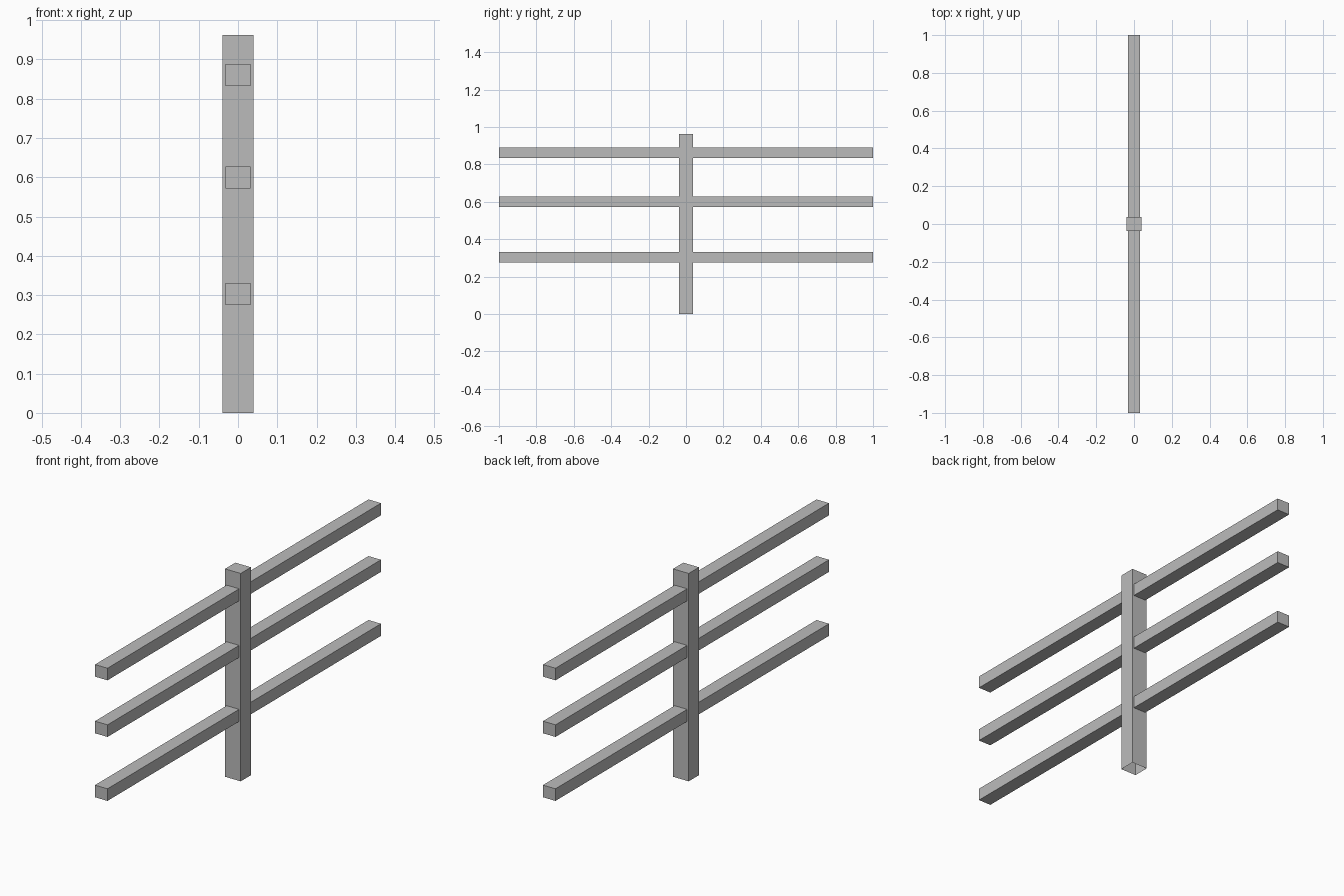
import bpy
import bmesh
from mathutils import Vector

cube = bpy.data.objects.get("Cube")
if cube:
    bpy.data.objects.remove(cube, do_unlink=True)

# Single plain grey
grey = bpy.data.materials.new("plain_grey")
grey.use_nodes = True
colour = (0.5, 0.5, 0.5, 1)
grey.diffuse_color = colour
grey.node_tree.nodes["Principled BSDF"].inputs["Base Color"].default_value = colour


def beam(name, size, bottom, open_bottom=False):
    """Box centred on x and y, resting at height bottom."""
    bm = bmesh.new()
    bmesh.ops.create_cube(bm, size=1)
    bmesh.ops.scale(bm, vec=Vector(size), verts=bm.verts)
    bmesh.ops.translate(bm, vec=(0, 0, bottom + size[2] / 2), verts=bm.verts)
    if open_bottom:
        bm.normal_update()
        under = [f for f in bm.faces if f.normal.z < -0.5]
        bmesh.ops.delete(bm, geom=under, context='FACES_ONLY')
    mesh = bpy.data.meshes.new(name)
    bm.to_mesh(mesh)
    bm.free()
    mesh.materials.append(grey)
    obj = bpy.data.objects.new(name, mesh)
    bpy.context.collection.objects.link(obj)
    return obj


# Upright post, open underneath
beam("post", (0.08, 0.075, 0.962), 0, open_bottom=True)

# Three rails running through the post
for name, height in (("lower_rail", 0.275), ("middle_rail", 0.571), ("upper_rail", 0.833)):
    beam(name, (0.064, 2, 0.056), height)
